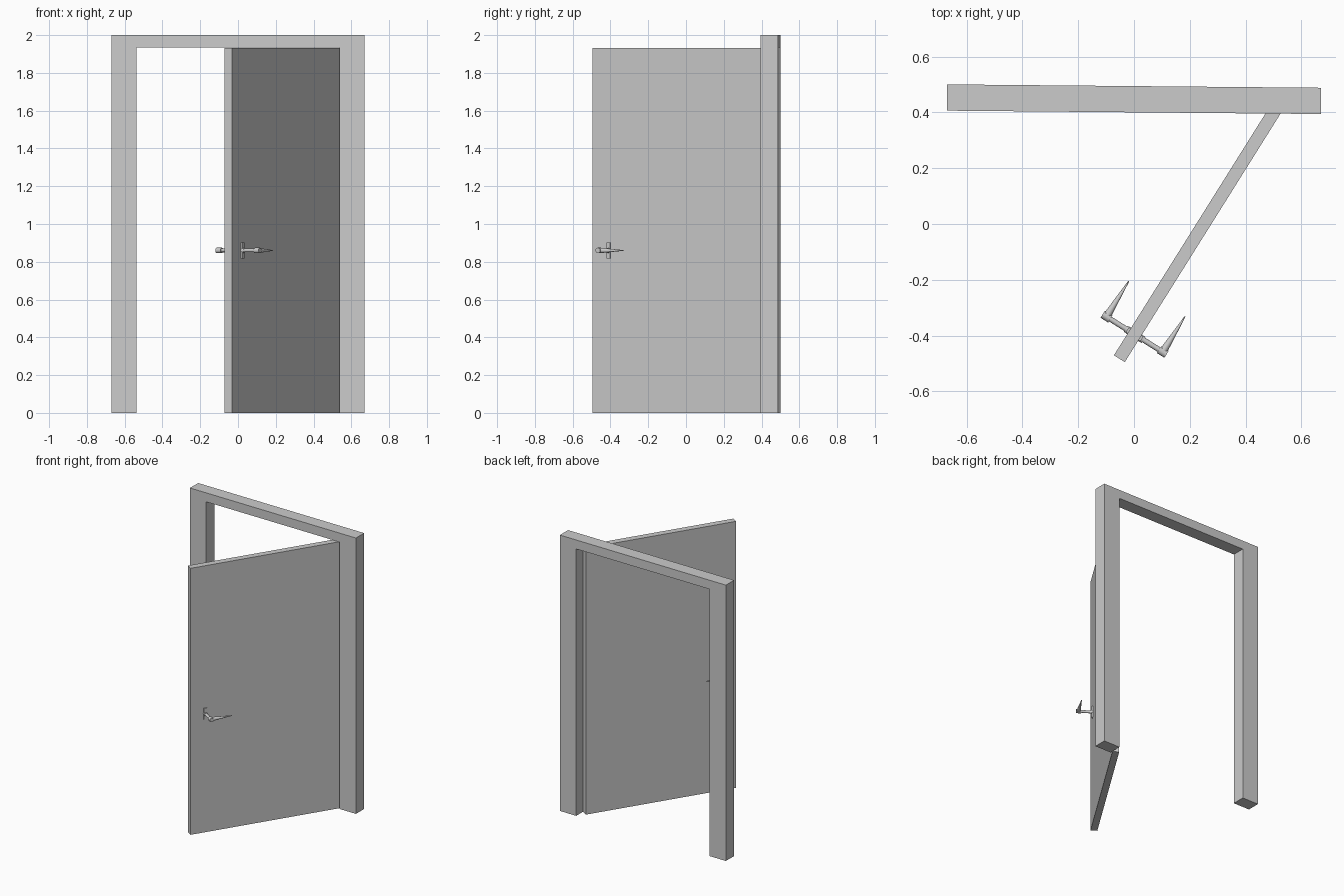
import bpy, bmesh
from math import radians, atan2, pi
from mathutils import Matrix, Vector

if "Cube" in bpy.data.objects:
    bpy.data.objects.remove(bpy.data.objects["Cube"])


def finish(name, bm, matrix, smooth=False):
    bmesh.ops.recalc_face_normals(bm, faces=bm.faces)
    mesh = bpy.data.meshes.new(name)
    bm.to_mesh(mesh)
    bm.free()
    obj = bpy.data.objects.new(name, mesh)
    bpy.context.collection.objects.link(obj)
    obj.matrix_world = matrix
    if smooth:
        bpy.ops.object.select_all(action='DESELECT')
        obj.select_set(True)
        bpy.context.view_layer.objects.active = obj
        bpy.ops.object.shade_smooth_by_angle(angle=radians(35))
    return obj


def box(name, size, centre, matrix):
    bm = bmesh.new()
    bmesh.ops.create_cube(bm, size=1)
    bmesh.ops.scale(bm, vec=size, verts=bm.verts)
    bmesh.ops.translate(bm, vec=centre, verts=bm.verts)
    return finish(name, bm, matrix)


def rod(name, start, end, r1, r2, matrix):
    """Tapered round bar between two points."""
    start, end = Vector(start), Vector(end)
    axis = end - start
    bm = bmesh.new()
    place = (Matrix.Translation((start + end) / 2)
             @ axis.to_track_quat('Z', 'Y').to_matrix().to_4x4())
    bmesh.ops.create_cone(bm, cap_ends=True, segments=16, radius1=r1,
                          radius2=r2, depth=axis.length, matrix=place)
    return finish(name, bm, matrix, smooth=True)


# door frame: one upside-down U profile, extruded through its depth
frame_matrix = Matrix.Translation((0, 0.447, 0)) @ Matrix.Rotation(-0.009, 4, 'Z')
W, IN, H, TOP, DEPTH = 0.67, 0.538, 2.0, 1.935, 0.094
outline = [(-W, 0), (-W, H), (W, H), (W, 0), (IN, 0), (IN, TOP), (-IN, TOP), (-IN, 0)]
bm = bmesh.new()
face = bm.faces.new([bm.verts.new((x, -DEPTH / 2, z)) for x, z in outline])
ext = bmesh.ops.extrude_face_region(bm, geom=[face])
bmesh.ops.translate(bm, vec=(0, DEPTH, 0),
                    verts=[v for v in ext['geom'] if isinstance(v, bmesh.types.BMVert)])
finish("door_frame", bm, frame_matrix)

# door space: local x runs from the free edge to the hinge, y across the thickness
door_matrix = (Matrix.Translation((-0.0525, -0.4825, 0))
               @ Matrix.Rotation(atan2(0.847, 0.531), 4, 'Z'))
box("door_panel", (1.072, 0.046, 1.932), (0.536, 0, 0.966), door_matrix)

# handle set, repeated on both faces of the door
HX, HZ = 0.103, 0.86
for side, label in ((-1, "outer"), (1, "inner")):
    box(label + "_handle_plate", (0.02, 0.009, 0.084),
        (HX, side * 0.0265, HZ), door_matrix)
    rod(label + "_handle_collar", (HX, side * 0.022, HZ), (HX, side * 0.038, HZ),
        0.014, 0.012, door_matrix)
    rod(label + "_handle_stem", (HX, side * 0.022, HZ), (HX, side * 0.115, HZ),
        0.0095, 0.0095, door_matrix)
    rod(label + "_handle_knuckle", (HX, side * 0.103, HZ), (HX, side * 0.135, HZ),
        0.0145, 0.0145, door_matrix)
    rod(label + "_handle_lever", (HX, side * 0.119, HZ), (HX + 0.15, side * 0.119, HZ),
        0.0145, 0.002, door_matrix)
